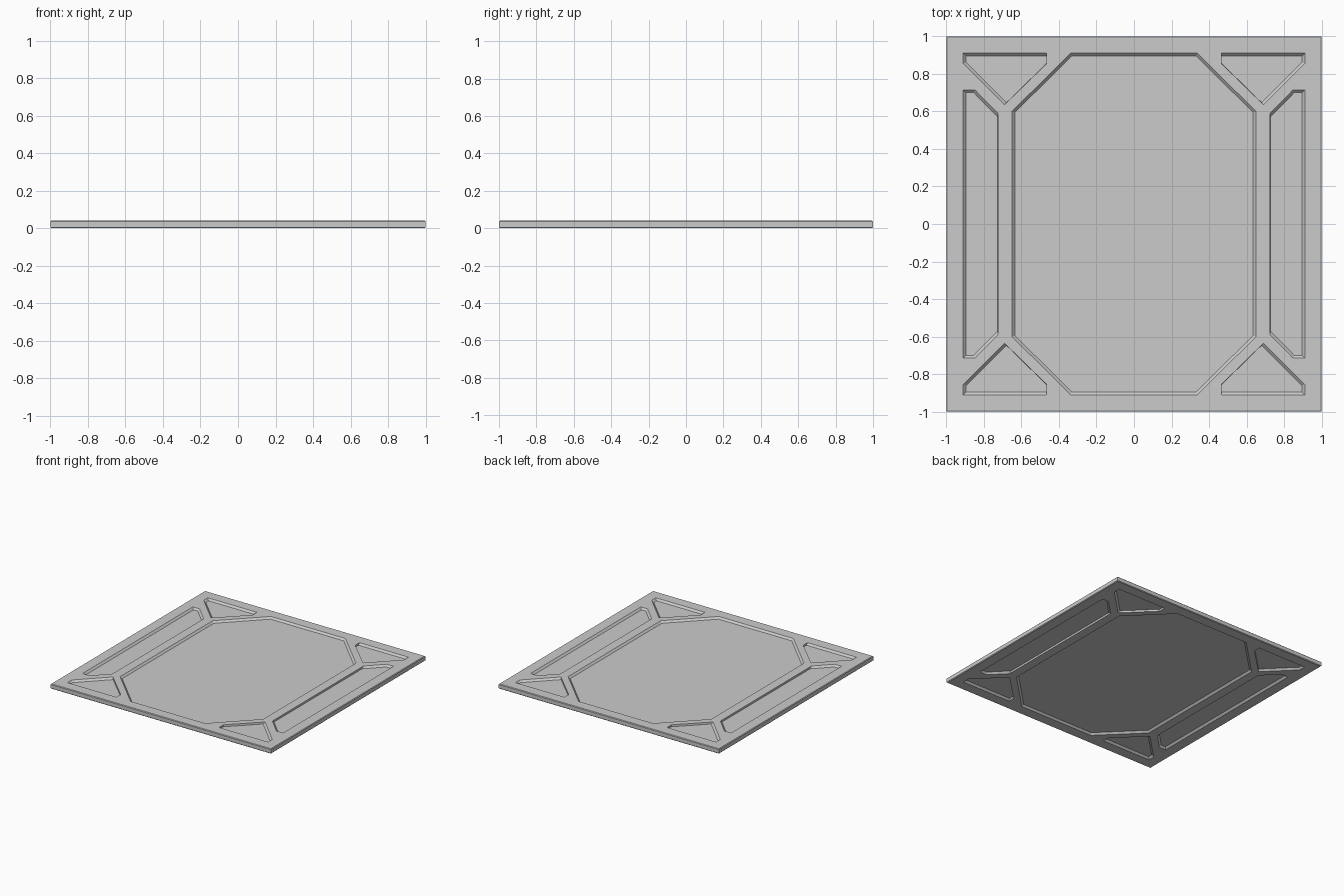
import bpy, bmesh
from mathutils import Vector

if "Cube" in bpy.data.objects:
    bpy.data.objects.remove(bpy.data.objects["Cube"])

THICK, DEPTH, SLOPE, EDGE = 0.04, 0.015, 0.015, 0.005

# Recess outlines in one quadrant; each edge has its own wall slope (1 sloped, 0.1 steep)
side_pocket = ([(0.725, -0.59), (0.848, -0.715), (0.91, -0.715),
                (0.91, 0.715), (0.848, 0.715), (0.725, 0.59)],
               [1, 1, 1, 1, 1, 0.1])
corner_pocket = ([(0.465, 0.855), (0.69, 0.635), (0.91, 0.855), (0.91, 0.91), (0.465, 0.91)],
                 [0.1, 1, 1, 1, 0.1])
octagon = ([(0.65, -0.6), (0.65, 0.6), (0.338, 0.91), (-0.338, 0.91),
            (-0.65, 0.6), (-0.65, -0.6), (-0.338, -0.91), (0.338, -0.91)], [1] * 8)


def mirrored(shape, sx, sy):
    return [(x * sx, y * sy) for x, y in shape[0]], shape[1]


def inset(points, slopes):
    """Move every edge of a convex outline inward by its own slope width."""
    pts = [Vector(p) for p in points]
    mid = sum(pts, Vector((0, 0))) / len(pts)
    lines = []
    for i, a in enumerate(pts):
        d = pts[(i + 1) % len(pts)] - a
        n = Vector((-d.y, d.x)).normalized()
        if n.dot(mid - a) < 0:
            n = -n
        lines.append((n, n.dot(a) + SLOPE * slopes[i]))
    result = []
    for i in range(len(pts)):
        (n, c), (m, e) = lines[i - 1], lines[i]
        det = n.x * m.y - n.y * m.x
        result.append(((c * m.y - e * n.y) / det, (n.x * e - m.x * c) / det))
    return result


pockets = [octagon] + [mirrored(side_pocket, s, 1) for s in (1, -1)]
pockets += [mirrored(corner_pocket, sx, sy) for sx in (1, -1) for sy in (1, -1)]

bm = bmesh.new()


def ring(points, z):
    return [bm.verts.new((x, y, z)) for x, y in points]


def bridge(a, b):
    for i in range(len(a)):
        j = (i + 1) % len(a)
        bm.faces.new((a[i], a[j], b[j], b[i]))


def square(r):
    return [(-r, -r), (r, -r), (r, r), (-r, r)]


# Frame face on each side, with the recessed pockets
rims = []
for z, up in ((THICK, 1), (0, -1)):
    rim = ring(square(1 - EDGE), z)
    loops = [rim]
    for points, slopes in pockets:
        lip = ring(points, z)
        floor = ring(inset(points, slopes), z - up * DEPTH)
        bridge(lip, floor)
        bm.faces.new(floor)
        loops.append(lip)
    edges = []
    for loop in loops:
        for i, v in enumerate(loop):
            w = loop[(i + 1) % len(loop)]
            edges.append(bm.edges.get((v, w)) or bm.edges.new((v, w)))
    bmesh.ops.triangle_fill(bm, edges=edges, use_beauty=True, normal=(0, 0, up))
    rims.append(rim)

# Chamfered outer edge
upper = ring(square(1), THICK - EDGE)
lower = ring(square(1), EDGE)
bridge(rims[0], upper)
bridge(upper, lower)
bridge(lower, rims[1])
bmesh.ops.recalc_face_normals(bm, faces=bm.faces[:])

mesh = bpy.data.meshes.new("floor_panel")
bm.to_mesh(mesh)
bm.free()
panel = bpy.data.objects.new("floor_panel", mesh)
bpy.context.collection.objects.link(panel)

grey = bpy.data.materials.new("light_grey")
grey.diffuse_color = (0.6, 0.6, 0.6, 1)
grey.use_nodes = True
grey.node_tree.nodes["Principled BSDF"].inputs["Base Color"].default_value = grey.diffuse_color
mesh.materials.append(grey)
